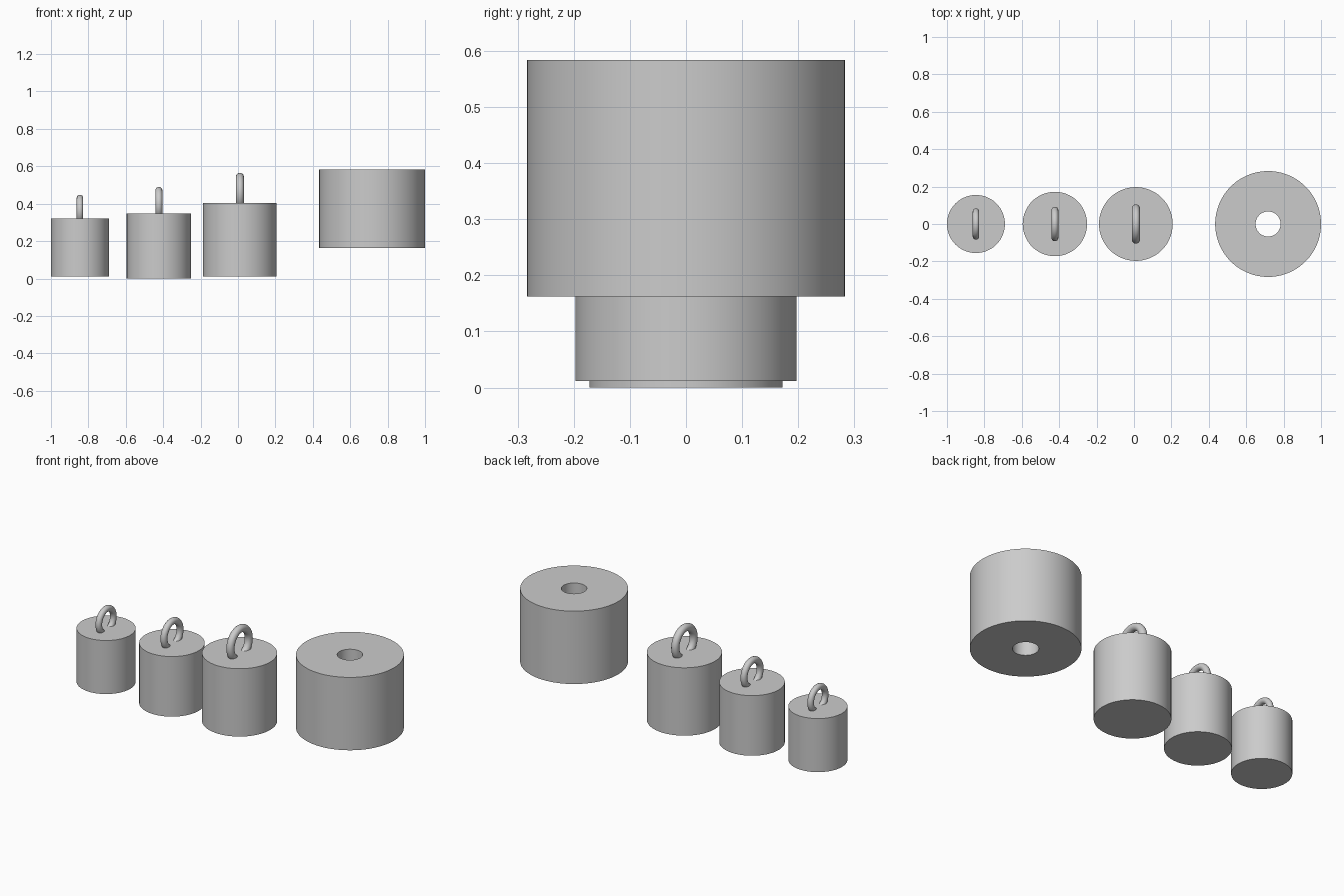
import bpy
import math

cube = bpy.data.objects.get("Cube")
if cube:
    bpy.data.objects.remove(cube, do_unlink=True)

grey = bpy.data.materials.new("plain grey metal")
grey.use_nodes = True
colour = (0.6, 0.6, 0.6, 1)
grey.diffuse_color = colour
grey.node_tree.nodes["Principled BSDF"].inputs["Base Color"].default_value = colour


def finish(name):
    obj = bpy.context.object
    obj.name = name
    obj.data.materials.append(grey)
    bpy.ops.object.shade_smooth_by_angle(angle=math.radians(30))
    return obj


def cylinder(name, x, radius, bottom, top):
    bpy.ops.mesh.primitive_cylinder_add(
        vertices=96, radius=radius, depth=top - bottom,
        location=(x, 0, (bottom + top) / 2))
    return finish(name)


def hanging_weight(size, x, radius, bottom, top, ring_top, ring_radius, wire):
    cylinder(size + "_weight", x, radius, bottom, top)
    # Upright ring, partly sunk into the top of the weight
    bpy.ops.mesh.primitive_torus_add(
        major_segments=64, minor_segments=24,
        major_radius=ring_radius - wire, minor_radius=wire,
        location=(x, 0, ring_top - ring_radius), rotation=(0, math.pi / 2, 0))
    finish(size + "_ring")


hanging_weight("small", -0.845, 0.155, 0.01, 0.32, 0.448, 0.084, 0.0175)
hanging_weight("medium", -0.423, 0.172, 0, 0.348, 0.49, 0.092, 0.0185)
hanging_weight("large", 0.01, 0.197, 0.012, 0.405, 0.565, 0.105, 0.0215)

# Wide raised weight: closed tube profile spun around its own axis
hole, rim, low, high = 0.067, 0.283, 0.162, 0.584
profile = [(hole, low), (rim, low), (rim, high), (hole, high)]
steps = 96
verts = [(r * math.cos(math.tau * i / steps), r * math.sin(math.tau * i / steps), z)
         for i in range(steps) for r, z in profile]
faces = [(4 * i + j, 4 * ((i + 1) % steps) + j,
          4 * ((i + 1) % steps) + (j + 1) % 4, 4 * i + (j + 1) % 4)
         for i in range(steps) for j in range(4)]
mesh = bpy.data.meshes.new("drilled_weight")
mesh.from_pydata(verts, [], faces)
drilled = bpy.data.objects.new("drilled_weight", mesh)
drilled.location.x = 0.717
bpy.context.collection.objects.link(drilled)
bpy.ops.object.select_all(action="DESELECT")
drilled.select_set(True)
bpy.context.view_layer.objects.active = drilled
finish("drilled_weight")
